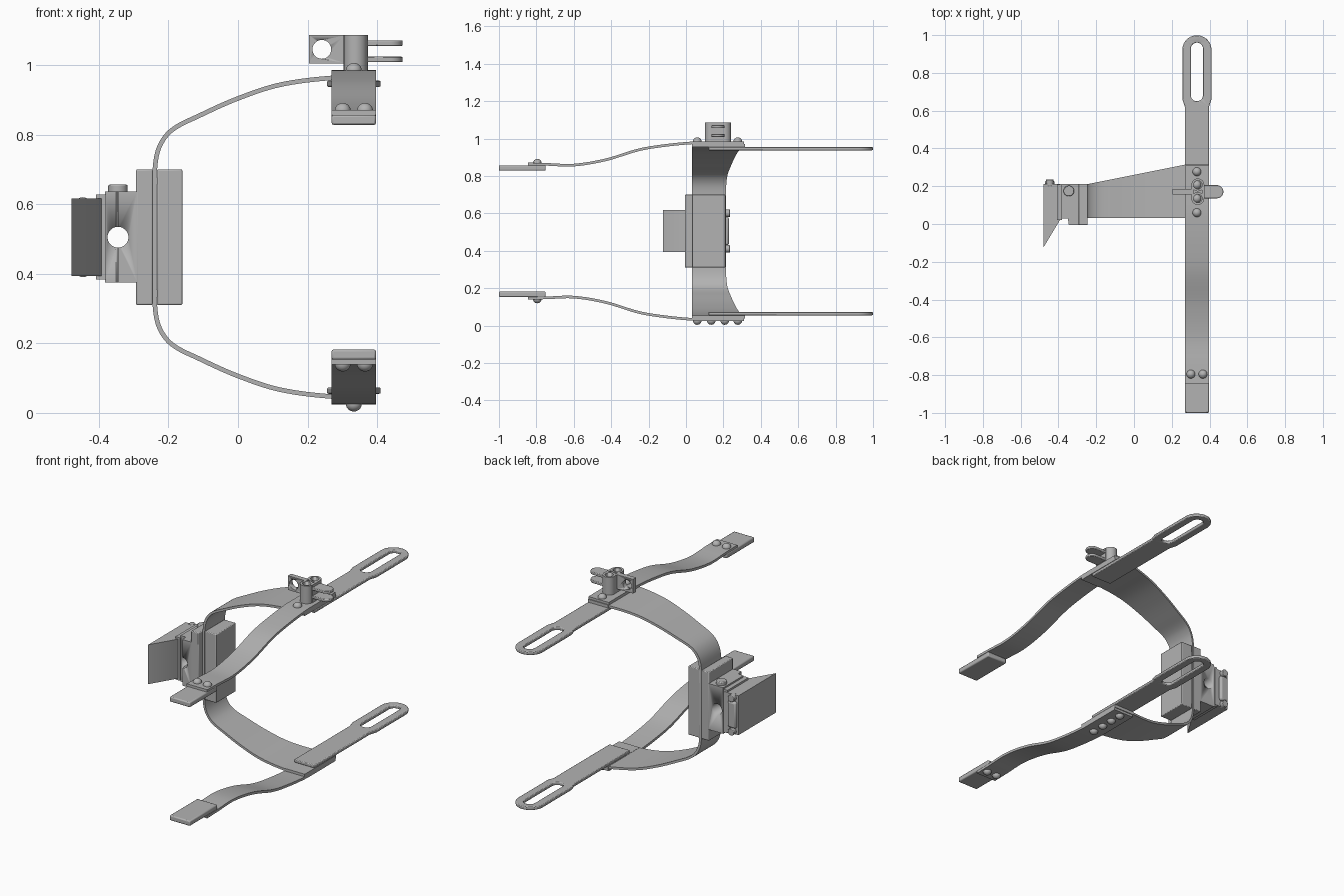
import bpy, bmesh, math
from mathutils import Vector, Matrix
from mathutils.geometry import interpolate_bezier

cube = bpy.data.objects.get("Cube")
if cube:
    bpy.data.objects.remove(cube, do_unlink=True)

GREY = (0.45, 0.45, 0.45, 1)
mat = bpy.data.materials.new("plain grey")
mat.use_nodes = True
mat.diffuse_color = GREY
bsdf = next(n for n in mat.node_tree.nodes if n.type == 'BSDF_PRINCIPLED')
bsdf.inputs["Base Color"].default_value = GREY

MID = 0.505    # height of the mirror plane
ARM_X = 0.333  # centre line of both arms
HALF = 0.064   # half width of the arms


def finish(bm, name, bevel=0):
    bmesh.ops.recalc_face_normals(bm, faces=bm.faces)
    me = bpy.data.meshes.new(name)
    bm.to_mesh(me)
    bm.free()
    me.materials.append(mat)
    ob = bpy.data.objects.new(name, me)
    bpy.context.collection.objects.link(ob)
    bpy.ops.object.select_all(action='DESELECT')
    ob.select_set(True)
    bpy.context.view_layer.objects.active = ob
    bpy.ops.object.shade_smooth_by_angle(angle=math.radians(35))
    if bevel:
        mod = ob.modifiers.new("soft edges", 'BEVEL')
        mod.width = bevel
        mod.segments = 2
        mod.limit_method = 'ANGLE'
        mod.angle_limit = math.radians(50)
    return ob


def prism(name, outline, axis, lo, hi, bevel=0):
    """Extrude a 2D outline (remaining axes in order) along the axis."""
    bm = bmesh.new()
    def place(p, d):
        co = list(p)
        co.insert("xyz".index(axis), d)
        return bm.verts.new(co)
    a = [place(p, lo) for p in outline]
    b = [place(p, hi) for p in outline]
    bm.faces.new(a)
    bm.faces.new(b)
    n = len(a)
    for i in range(n):
        bm.faces.new((a[i], a[(i + 1) % n], b[(i + 1) % n], b[i]))
    return finish(bm, name, bevel)


def box(name, x, y, z, bevel=0):
    z = sorted(z)
    return prism(name, [(x[0], y[0]), (x[1], y[0]), (x[1], y[1]), (x[0], y[1])], 'z', *z, bevel)


def arc(cx, cy, r, start, end, n=24):
    return [(cx + r * math.cos(math.radians(start + (end - start) * i / n)),
             cy + r * math.sin(math.radians(start + (end - start) * i / n))) for i in range(n + 1)]


def circle(cx, cy, r):
    return arc(cx, cy, r, 0, 360, 32)[:-1]


def cut(ob, cutter):
    """Subtract the cutter, bake the result and drop the cutter."""
    mod = ob.modifiers.new("cut", 'BOOLEAN')
    mod.operation = 'DIFFERENCE'
    mod.solver = 'EXACT'
    mod.object = cutter
    bpy.context.view_layer.update()
    dg = bpy.context.evaluated_depsgraph_get()
    ob.data = bpy.data.meshes.new_from_object(ob.evaluated_get(dg))
    ob.modifiers.clear()
    bpy.data.objects.remove(cutter, do_unlink=True)


def dome(name, x, y, z, side, r=0.023, h=0.022):
    bm = bmesh.new()
    bmesh.ops.create_uvsphere(bm, u_segments=24, v_segments=12, radius=1)
    bmesh.ops.transform(bm, matrix=Matrix.Translation((x, y, z)) @ Matrix.Diagonal((r, r, h, 1)),
                        verts=bm.verts)
    return finish(bm, name)


def smooth_path(points, steps=8):
    p = [Vector(q) for q in points]
    p = [2 * p[0] - p[1]] + p + [2 * p[-1] - p[-2]]
    out = []
    for i in range(1, len(p) - 2):
        k = (p[i + 1] - p[i]).length / 3
        t0, t1 = (p[i + 1] - p[i - 1]).normalized(), (p[i + 2] - p[i]).normalized()
        seg = interpolate_bezier(p[i], p[i] + t0 * k, p[i + 1] - t1 * k, p[i + 1], steps + 1)
        out += [Vector(q[:2]) for q in seg[:-1]]
    return out + [p[-2]]


def ribbon(name, path, thick, corner):
    """Sweep a flat section; corner(point, side) gives the 3D position."""
    bm = bmesh.new()
    rings = []
    for i, p in enumerate(path):
        t = (path[min(i + 1, len(path) - 1)] - path[max(i - 1, 0)]).normalized()
        n = Vector((-t.y, t.x)) * thick / 2
        rings.append([bm.verts.new(corner(q, s)) for q, s in
                      ((p + n, 0), (p + n, 1), (p - n, 1), (p - n, 0))])
    for a, b in zip(rings, rings[1:]):
        for i in range(4):
            bm.faces.new((a[i], a[(i + 1) % 4], b[(i + 1) % 4], b[i]))
    bm.faces.new(rings[0])
    bm.faces.new(rings[-1])
    return finish(bm, name)


# Upper and lower arms
ARM_SIDES = (ARM_X - HALF, ARM_X + HALF)
arm_path = [(-0.845, 0.864), (-0.75, 0.862), (-0.6, 0.858), (-0.43, 0.886), (-0.25, 0.94),
            (-0.11, 0.963), (0.04, 0.977), (0.16, 0.978), (0.31, 0.978)]
for label, s in (("upper", 1), ("lower", -1)):
    def Z(z):
        return MID + s * (z - MID)

    path = [Vector((p.x, Z(p.y))) for p in smooth_path(arm_path)]
    ribbon(label + "_front_arm", path, 0.014, lambda q, k: (ARM_SIDES[k], q.x, q.y))
    # Stepped end pad
    pad = [(-1, 0.828), (-1, 0.857), (-0.75, 0.857), (-0.75, 0.828)]
    prism(label + "_end_pad", [(y, Z(z)) for y, z in pad], 'x', *ARM_SIDES, 0.006)
    # Flat filler between arm and rear bar, where the band is clamped
    box(label + "_clamp_layer", ARM_SIDES, (0.033, 0.315), (Z(0.955), Z(0.972)))
    # Rear bar with slotted loop
    left = [(ARM_SIDES[0], 0.62), (ARM_SIDES[0], 0.12)]
    right = [(ARM_SIDES[1], 0.12), (ARM_SIDES[1], 0.62)]
    tip = arc(ARM_X, 0.922, 0.077, 0, 180)
    outline = right + [(ARM_X + 0.077, 0.66)] + tip + [(ARM_X - 0.077, 0.66)] + left
    bar = prism(label + "_rear_bar", outline, 'z', *sorted((Z(0.937), Z(0.955))))
    slot = arc(ARM_X, 0.928, 0.032, 0, 180) + arc(ARM_X, 0.682, 0.032, 180, 360)
    cut(bar, prism("slot_cutter", slot, 'z', *sorted((Z(0.9), Z(1.0)))))
    soft = bar.modifiers.new("soft edges", 'BEVEL')
    soft.width = 0.004
    soft.segments = 2
    soft.angle_limit = math.radians(50)
    # Screws
    for y in (0.06, 0.135, 0.207, 0.277):
        dome(label + "_arm_screw", ARM_X, y, Z(0.984), s)
    for dx in (-0.032, 0.032):
        dome(label + "_pad_screw", ARM_X + dx, -0.795, Z(0.869), s)

# Curved side band, wider toward the arms
half = [(0.395, 0.964), (0.27, 0.963), (0.12, 0.943), (0, 0.904), (-0.11, 0.855),
        (-0.19, 0.813), (-0.226, 0.765), (-0.239, 0.7), (-0.239, 0.6)]
band = half + [(x, 2 * MID - z) for x, z in reversed(half)]
ribbon("side_band", smooth_path(band), 0.013,
       lambda q, k: (q.x, min(0.315, 0.21 + max(0, q.x + 0.25) * 0.2) if k else 0.033, q.y))

# Clamp blocks either side of the band
box("inner_clamp_block", (-0.233, -0.16), (0.033, 0.21), (0.31, 0.70), 0.004)
box("outer_clamp_block", (-0.293, -0.245), (-0.005, 0.213), (0.31, 0.70), 0.004)

# Hinge housing with cross hole and top knob
housing = [(-0.383, 0.213), (-0.383, 0.03), (-0.35, 0.03), (-0.345, -0.005), (-0.29, -0.005), (-0.29, 0.213)]
body = prism("hinge_housing", housing, 'z', 0.375, 0.637)
cut(body, prism("hole_cutter", circle(-0.345, MID, 0.03), 'y', -0.1, 0.4))
prism("top_knob", circle(-0.345, 0.175, 0.028), 'z', 0.63, 0.656, 0.004)
box("housing_neck", (-0.408, -0.38), (0.02, 0.21), (0.384, 0.628))

# Wedge and its rear latch
wedge = [(-0.479, 0.213), (-0.479, -0.124), (-0.39, 0.025), (-0.39, 0.213)]
prism("side_wedge", wedge, 'z', 0.393, 0.617)
box("rear_latch", (-0.472, -0.42), (0.205, 0.23), (0.43, 0.58), 0.01)
for z in (0.41, 0.6):
    prism("latch_bolt", circle(-0.446, z, 0.02), 'y', 0.2, 0.235, 0.003)

# Top bracket: two screw tubes, an eyelet plate and two tabs
for y in (0.135, 0.207):
    tube = prism("bracket_tube", circle(0.338, y, 0.034), 'z', 0.98, 1.086)
    cut(tube, prism("bore_cutter", circle(0.338, y, 0.022), 'z', 0.99, 1.2))
for x in ((0.305, 0.316), (0.36, 0.374)):
    box("bracket_web", x, (0.135, 0.207), (0.984, 1.086))
plate = box("eyelet_plate", (0.204, 0.31), (0.157, 0.185), (1.005, 1.086))
cut(plate, prism("eyelet_cutter", circle(0.241, 1.045, 0.027), 'y', 0, 0.4))
for z in (1.008, 1.055):
    tab = [(0.36, 0.136)] + arc(0.438, 0.171, 0.035, -90, 90) + [(0.36, 0.206)]
    prism("bracket_tab", tab, 'z', z, z + 0.016, 0.003)
